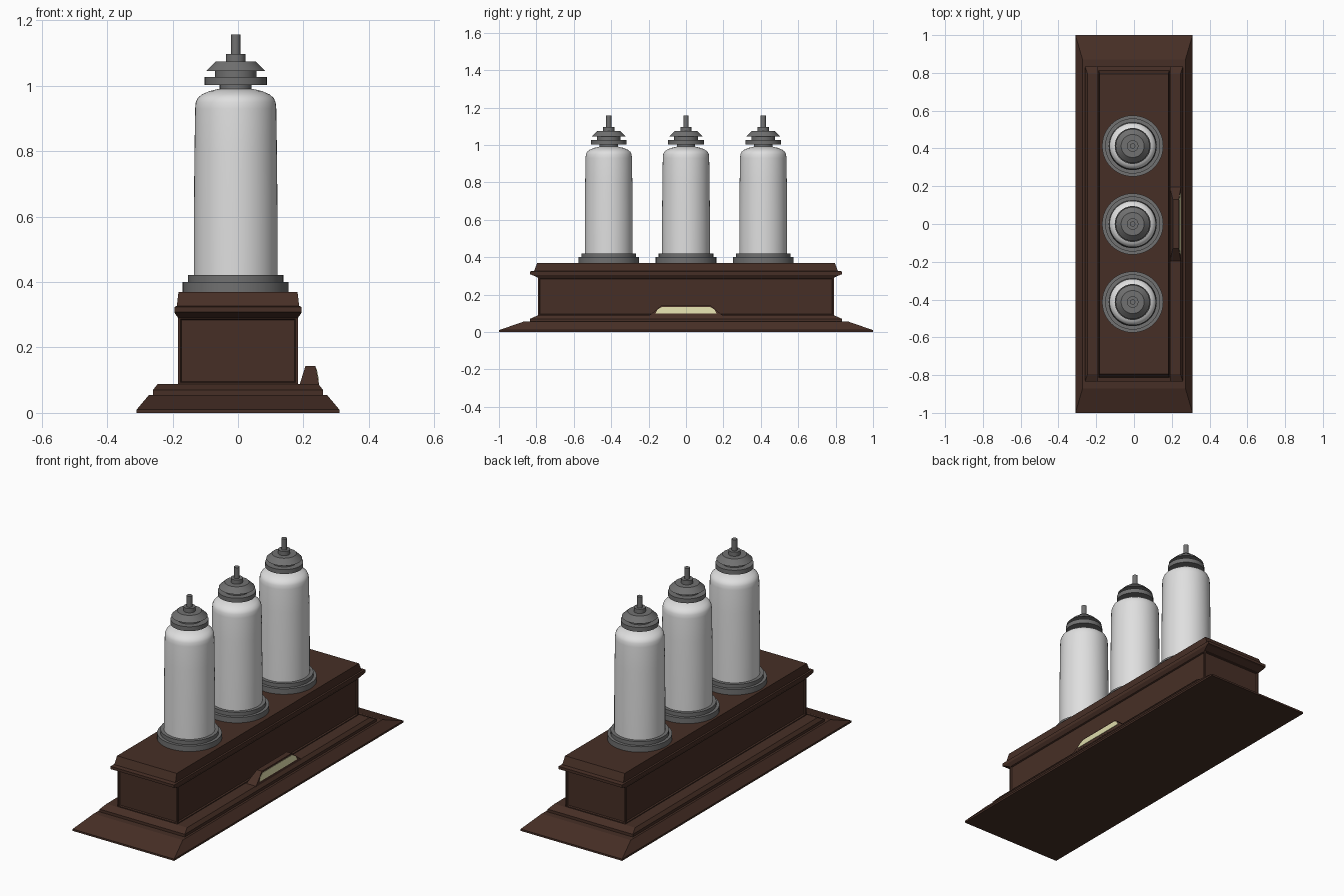
import bpy, bmesh, math

if "Cube" in bpy.data.objects:
    bpy.data.objects.remove(bpy.data.objects["Cube"])


def material(name, rgb):
    m = bpy.data.materials.new(name)
    m.diffuse_color = (*rgb, 1)
    m.use_nodes = True
    m.node_tree.nodes["Principled BSDF"].inputs["Base Color"].default_value = m.diffuse_color
    return m


WOOD = material("dark wood", (0.062, 0.028, 0.019))
METAL = material("grey metal", (0.165, 0.165, 0.165))
GLASS = material("frosted glass", (0.74, 0.74, 0.74))
PLATE = material("pale yellow", (0.72, 0.70, 0.40))


def finish(bm, name, mat, smooth=False):
    bmesh.ops.recalc_face_normals(bm, faces=bm.faces)
    me = bpy.data.meshes.new(name)
    bm.to_mesh(me)
    bm.free()
    me.materials.append(mat)
    ob = bpy.data.objects.new(name, me)
    bpy.context.collection.objects.link(ob)
    if smooth:
        bpy.ops.object.select_all(action='DESELECT')
        ob.select_set(True)
        bpy.context.view_layer.objects.active = ob
        bpy.ops.object.shade_smooth_by_angle(angle=math.radians(35))
    return ob


def loft(name, rings, mat, smooth=False, panel=None):
    """Skin stacked rings of points; optionally recess the sides of one tier."""
    bm = bmesh.new()
    loops = [[bm.verts.new(p) for p in ring] for ring in rings]
    n = len(loops[0])
    for k, (a, b) in enumerate(zip(loops, loops[1:])):
        sides = [bm.faces.new((a[i], a[(i + 1) % n], b[(i + 1) % n], b[i])) for i in range(n)]
        if k == panel:
            recess = sides
    bm.faces.new(loops[0])
    bm.faces.new(loops[-1])
    bmesh.ops.recalc_face_normals(bm, faces=bm.faces)
    if panel is not None:
        bmesh.ops.inset_individual(bm, faces=recess, thickness=0.011, depth=0)
        bmesh.ops.inset_individual(bm, faces=recess, thickness=0.004, depth=-0.008)
    return finish(bm, name, mat, smooth)


def rect(hx, hy, z):
    return [(-hx, -hy, z), (hx, -hy, z), (hx, hy, z), (-hx, hy, z)]


def lathe(name, profile, y, mat, n=48):
    rings = [[(-0.007 + r * math.cos(2 * math.pi * i / n),
               y + r * math.sin(2 * math.pi * i / n), z) for i in range(n)]
             for r, z in profile]
    return loft(name, rings, mat, True)


# Stepped wooden plinth
loft("plinth", [rect(0.31, 1.0, 0), rect(0.31, 1.0, 0.01), rect(0.272, 0.87, 0.055)], WOOD)
loft("plinth_step", [rect(0.26, 0.835, 0.05), rect(0.26, 0.835, 0.07),
                     rect(0.246, 0.795, 0.088)], WOOD)

# Cabinet body with recessed side panels, and the cornice above
loft("cabinet", [rect(0.183, 0.79, 0.085), rect(0.183, 0.79, 0.295)], WOOD, panel=0)
loft("cornice", [rect(0.183, 0.79, 0.29), rect(0.194, 0.825, 0.306), rect(0.194, 0.835, 0.309),
                 rect(0.194, 0.835, 0.324), rect(0.187, 0.812, 0.327),
                 rect(0.182, 0.795, 0.37)], WOOD)

# Plaque block on the right side with its trapezoid plate
def ring(x0, x1, hy, z):
    return [(x0, -hy, z), (x1, -hy, z), (x1, hy, z), (x0, hy, z)]


def face_x(z):
    return 0.248 - (z - 0.088) * 0.2


loft("plaque_block", [ring(0.188, face_x(0.085), 0.2, 0.085),
                      ring(0.206, face_x(0.143), 0.13, 0.143)], WOOD)
loft("plaque_plate", [ring(face_x(z) - 0.003, face_x(z) + 0.002, hy, z)
                      for z, hy in ((0.1, 0.162), (0.12, 0.153), (0.135, 0.127))], PLATE)

# Three glass insulators with metal collars and caps
for tag, y in (("front", -0.413), ("middle", 0.0), ("back", 0.413)):
    lathe(tag + "_collar", [(0.162, 0.365), (0.162, 0.4), (0.146, 0.4), (0.146, 0.421)], y, METAL)
    lathe(tag + "_glass", [(0.128, 0.42), (0.128, 0.6), (0.126, 0.8), (0.124, 0.93), (0.122, 0.95),
                           (0.116, 0.963), (0.103, 0.974), (0.08, 0.984), (0.05, 0.991)], y, GLASS)
    lathe(tag + "_cap", [(0.049, 0.985), (0.049, 1.003), (0.095, 1.003), (0.095, 1.027),
                         (0.063, 1.027), (0.063, 1.046), (0.09, 1.046), (0.061, 1.074),
                         (0.03, 1.074), (0.03, 1.097), (0.014, 1.097), (0.014, 1.157)], y, METAL)
